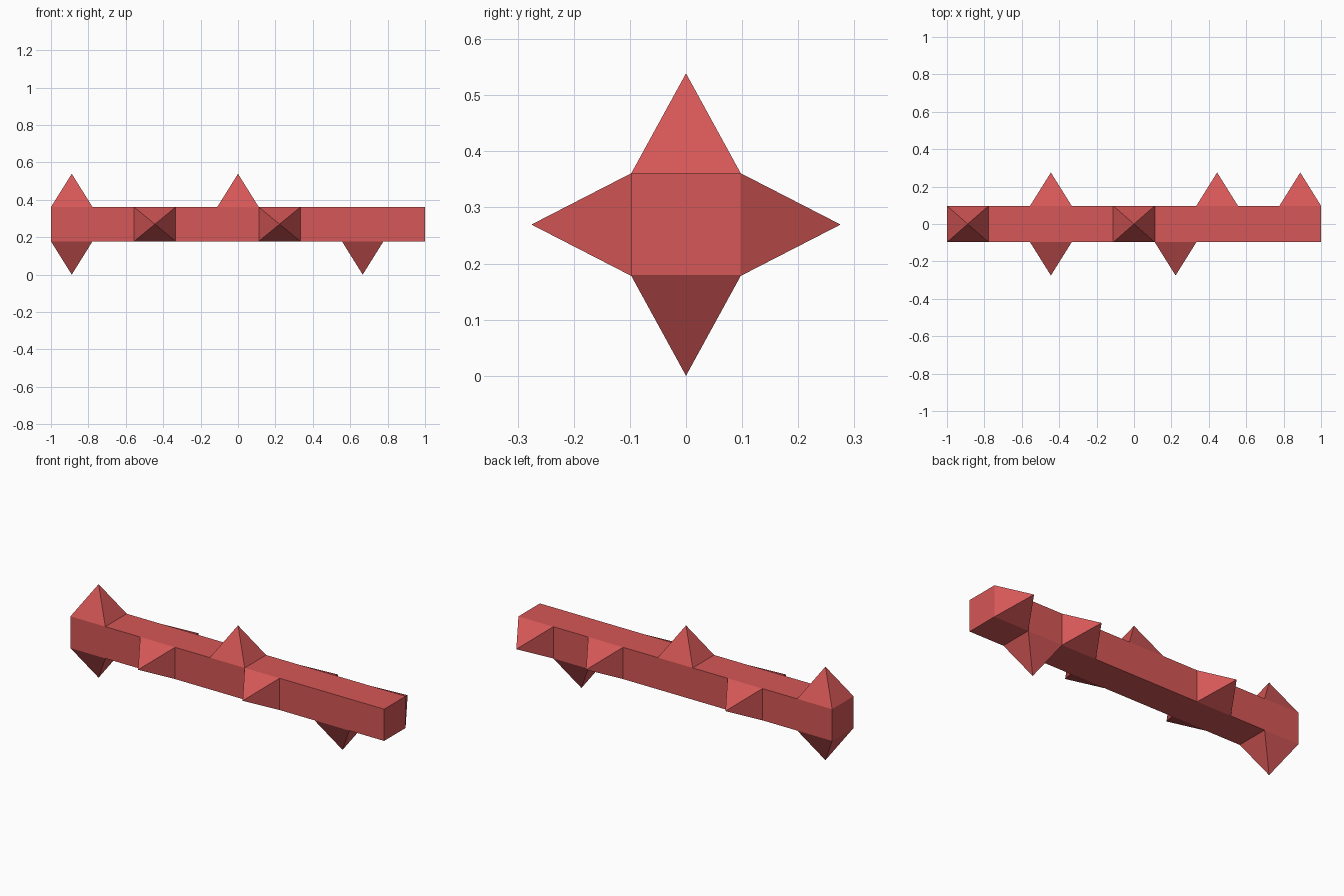
import bpy, bmesh
from mathutils import Vector

if "Cube" in bpy.data.objects:
    bpy.data.objects.remove(bpy.data.objects["Cube"])

SEGMENTS = 9
LENGTH, WIDTH, HEIGHT = 2.0, 0.195, 0.183
CENTRE_Z = 0.271
SPIKE = 0.178

# Segment numbers (from the left end) that carry a spike, per side of the bar
SPIKES = {
    (0, 0, 1): (0, 4),       # top
    (0, 0, -1): (0, 7),      # bottom
    (0, -1, 0): (2, 5),      # front
    (0, 1, 0): (2, 6, 8),    # back
}

red = bpy.data.materials.new("red")
red.diffuse_color = (0.67, 0.095, 0.095, 1)
red.use_nodes = True
red.node_tree.nodes["Principled BSDF"].inputs["Base Color"].default_value = red.diffuse_color

# Square bar, cut into equal segments along x
bm = bmesh.new()
bmesh.ops.create_cube(bm, size=1)
bmesh.ops.scale(bm, vec=(LENGTH, WIDTH, HEIGHT), verts=bm.verts)
long_edges = [e for e in bm.edges if abs(e.verts[0].co.x - e.verts[1].co.x) > 1]
bmesh.ops.subdivide_edges(bm, edges=long_edges, cuts=SEGMENTS - 1, use_grid_fill=True)
bm.normal_update()

# Pull the chosen segment faces out into four-sided spikes
step = LENGTH / SEGMENTS
chosen = []
for f in bm.faces:
    segment = int((f.calc_center_median().x + LENGTH / 2) / step)
    for side, numbers in SPIKES.items():
        if f.normal.dot(Vector(side)) > 0.9 and segment in numbers:
            chosen.append((f, Vector(side)))
for f, side in chosen:
    tip = bmesh.ops.poke(bm, faces=[f])["verts"][0]
    tip.co += side * SPIKE

# Rest the lower spikes on the ground
bmesh.ops.translate(bm, vec=(0, 0, CENTRE_Z), verts=bm.verts)
low = min(v.co.z for v in bm.verts)
bmesh.ops.translate(bm, vec=(0, 0, -low), verts=bm.verts)
bmesh.ops.recalc_face_normals(bm, faces=bm.faces)

mesh = bpy.data.meshes.new("spiked_bar")
bm.to_mesh(mesh)
bm.free()
mesh.materials.append(red)
bpy.context.collection.objects.link(bpy.data.objects.new("spiked_bar", mesh))
